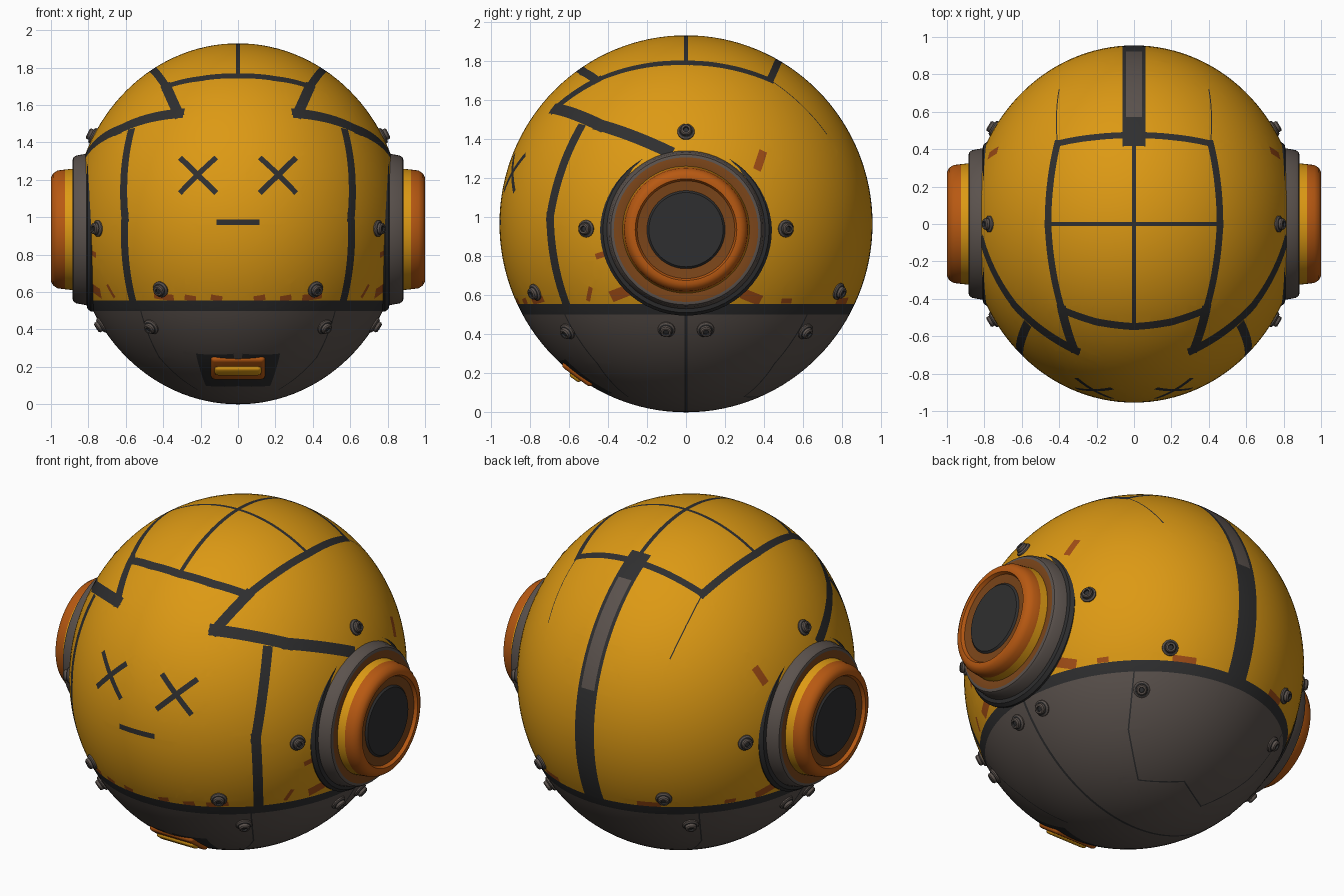
import bpy
import bmesh
from math import cos, sin, pi, sqrt
from mathutils import Vector, Matrix

if "Cube" in bpy.data.objects:
    bpy.data.objects.remove(bpy.data.objects["Cube"], do_unlink=True)

# Colours
YELLOW, GREY, DARK, RUST, ORANGE, BROWN = range(6)
COLOURS = [("yellow paint", (0.72, 0.32, 0.007)), ("warm grey metal", (0.105, 0.085, 0.075)),
           ("dark rubber", (0.028, 0.028, 0.029)), ("rust", (0.36, 0.075, 0.008)),
           ("orange paint", (0.48, 0.10, 0.006)), ("brown metal", (0.20, 0.06, 0.010))]
MATS = []
for label, rgb in COLOURS:
    mat = bpy.data.materials.new(label)
    mat.use_nodes = True
    mat.diffuse_color = (*rgb, 1)
    shader = next(n for n in mat.node_tree.nodes if n.type == "BSDF_PRINCIPLED")
    shader.inputs["Base Color"].default_value = (*rgb, 1)
    shader.inputs["Roughness"].default_value = 0.6
    MATS.append(mat)

RAD = Vector((0.885, 0.955, 0.965))
C = Vector((0, 0, RAD.z))


def finish(bm, name):
    """Turn a bmesh into a smooth object with sharp hard edges."""
    bmesh.ops.recalc_face_normals(bm, faces=bm.faces[:])
    for f in bm.faces:
        f.smooth = True
    for e in bm.edges:
        e.smooth = e.calc_face_angle(0) < 0.6
    me = bpy.data.meshes.new(name)
    bm.to_mesh(me)
    bm.free()
    for m in MATS:
        me.materials.append(m)
    ob = bpy.data.objects.new(name, me)
    bpy.context.collection.objects.link(ob)
    return ob


def on(x, y, z):
    """Point on the head, solving the one coordinate given as None."""
    p = [x, y, z]
    if None in p:
        i = p.index(None)
        rest = sum(((p[k] - C[k]) / RAD[k]) ** 2 for k in range(3) if k != i)
        p[i] = C[i] + (1, -1, 1)[i] * RAD[i] * sqrt(max(0, 1 - rest))
    return Vector(p)


def slice_faces(bm, faces, co, no, **kw):
    geom = dict.fromkeys(faces)
    for f in faces:
        geom.update(dict.fromkeys(f.edges))
        geom.update(dict.fromkeys(f.verts))
    bmesh.ops.bisect_plane(bm, geom=list(geom), dist=1e-4, plane_co=co, plane_no=no, **kw)


def mark(bm, p, q, w, mat, only=None, ext=None):
    """Cut a strip from p to q, w to each side, into the head and colour it."""
    ext = w if ext is None else ext
    n, t, mid = (p - C).cross(q - C).normalized(), (q - p).normalized(), (p + q) / 2 - C
    planes = [(C + n * w, n), (C - n * w, -n), (p - t * ext, -t), (q + t * ext, t)]

    def inside(slack):
        found = []
        for f in bm.faces:
            c = f.calc_center_median()
            if (c - C).dot(mid) > 0 and all((c - o).dot(d) < slack for o, d in planes):
                found.append(f)
        return found
    for o, d in planes:
        slice_faces(bm, inside(0.08), o, d)
    for f in inside(0):
        if only is None or f.material_index == only:
            f.material_index = mat


def path(bm, pts, w, mat=DARK):
    for p, q in zip(pts, pts[1:]):
        mark(bm, p, q, w, mat)


# Head: half a ball, cut into panels, then mirrored
bm = bmesh.new()
bmesh.ops.create_uvsphere(bm, u_segments=128, v_segments=64, radius=1)
for v in bm.verts:
    v.co = C + v.co * RAD
slice_faces(bm, bm.faces[:], Vector(), Vector((1, 0, 0)), clear_inner=True)
for h in (0.50, 0.555):
    slice_faces(bm, bm.faces[:], Vector((0, 0, h)), Vector((0, 0, 1)))
for f in bm.faces:
    h = f.calc_center_median().z
    f.material_index = GREY if h < 0.5 else DARK if h < 0.555 else YELLOW

cap_front, cap_back = on(0, None, 1.755), on(0, 0.475, None)
front_corner, back_corner = on(0.385, None, 1.70), on(0.41, 0.43, None)
crown, tip = on(0, 0, 1.93), on(0.32, None, 1.555)
# Crown panels and their cross
path(bm, [cap_front, on(0.2, None, 1.742), front_corner], 0.023)
path(bm, [front_corner, on(0.46, 0, None), back_corner], 0.021)
path(bm, [back_corner, on(0.2, 0.465, None), cap_back], 0.019)
path(bm, [cap_back, crown, cap_front], 0.012)
path(bm, [crown, on(0.46, 0, None)], 0.010)
# Zigzag to the ear, face side seam, back channel, fine back crease
path(bm, [front_corner, tip], 0.028)
path(bm, [tip, on(None, -0.44, 1.47), on(None, -0.1, 1.34)], 0.032)
path(bm, [on(0.56, None, 0.54), on(0.605, None, 1.0), on(0.575, None, 1.45)], 0.027)
path(bm, [cap_back, on(0, 0.85, None), on(0, 0.955, 0.965), on(0, 0.867, 0.56)], 0.062)
path(bm, [back_corner, on(0.40, 0.72, None)], 0.003)
# Crossed eye and mouth
for s in (-1, 1):
    path(bm, [on(0.127, None, 1.225 - 0.085 * s), on(0.301, None, 1.225 + 0.085 * s)], 0.015)
path(bm, [on(0, None, 0.973), on(0.1, None, 0.973)], 0.015)
# Lower shell seams
path(bm, [on(None, 0, 0.5), Vector((0, 0, 0))], 0.007)
seam = [on(0.52, None, 0.5), on(0.42, None, 0.25), on(0.22, None, 0.08)]
path(bm, seam, 0.004)
flip = Vector((1, -1, 1))
path(bm, [p * flip for p in seam] + [on(0, 0.42, 0.1)], 0.004)
# Recess of the chin vent
mark(bm, on(0, None, 0.175), on(0.2, None, 0.175), 0.15, DARK, ext=0)
# Rust chips
for y, z, dy, dz, w in [(0.37, 1.26, 0.02, 0.06, 0.022), (-0.36, 0.60, 0.05, 0.02, 0.030),
                        (0.31, 0.60, 0.05, -0.02, 0.028), (-0.50, 0.58, 0.01, 0.05, 0.012),
                        (-0.45, 0.80, 0.03, 0.01, 0.015), (0.78, 0.57, 0.04, 0.0, 0.018),
                        (0.5, 0.57, 0.03, 0.0, 0.014), (-0.78, 0.57, 0.04, 0.01, 0.018)]:
    mark(bm, on(None, y, z), on(None, y + dy, z + dz), w, RUST, only=YELLOW)
for x in (0.1, 0.24):
    mark(bm, on(x, None, 0.565), on(x + 0.03, None, 0.57), 0.016, RUST, only=YELLOW)

bmesh.ops.dissolve_degenerate(bm, dist=1e-5, edges=bm.edges[:])
copy = bmesh.ops.duplicate(bm, geom=bm.verts[:] + bm.edges[:] + bm.faces[:])["geom"]
for g in copy:
    if isinstance(g, bmesh.types.BMVert):
        g.co.x *= -1
bmesh.ops.reverse_faces(bm, faces=[g for g in copy if isinstance(g, bmesh.types.BMFace)])
bmesh.ops.remove_doubles(bm, verts=[v for v in bm.verts if abs(v.co.x) < 2e-4], dist=1e-5)

# Sink the dark strips into grooves
grooves = [f for f in bm.faces if f.material_index == DARK]
sunk = bmesh.ops.extrude_face_region(bm, geom=grooves)["geom"]
for v in [g for g in sunk if isinstance(g, bmesh.types.BMVert)]:
    v.co = C + (v.co - C) * 0.967
    for f in v.link_faces:
        f.material_index = DARK
# Worn metal strip inside the back channel
worn = [on(0, 0.58, None), on(0, 0.80, None), on(0, 0.92, None)]
for p, q in zip(worn, worn[1:]):
    mark(bm, p, q, 0.042, GREY, only=DARK, ext=0.01)
finish(bm, "head_shell")


def lathe(name, profile, place, segs):
    """Turn (height, radius, colour) steps around the local z axis."""
    bm = bmesh.new()
    rings = [[bm.verts.new((r * cos(2 * pi * i / segs), r * sin(2 * pi * i / segs), h))
              for i in range(segs)] for h, r, _ in profile]
    for a, b, (_, _, col) in zip(rings, rings[1:], profile[1:]):
        for i in range(segs):
            j = (i + 1) % segs
            bm.faces.new((a[i], a[j], b[j], b[i])).material_index = col
    for ring, step in ((rings[0], profile[0]), (rings[-1], profile[-1])):
        bm.faces.new(ring).material_index = step[2]
    bm.transform(place)
    return finish(bm, name)


def aim(loc, direction):
    return Matrix.Translation(loc) @ direction.to_track_quat("Z", "Y").to_matrix().to_4x4()


EAR = [(0.68, 0.435, DARK), (0.785, 0.44, DARK), (0.805, 0.425, DARK), (0.81, 0.405, DARK),
       (0.865, 0.395, GREY), (0.88, 0.385, GREY), (0.885, 0.37, GREY), (0.88, 0.325, BROWN),
       (0.925, 0.32, YELLOW), (0.965, 0.315, ORANGE), (0.988, 0.30, ORANGE), (0.999, 0.28, ORANGE),
       (0.998, 0.26, ORANGE), (0.98, 0.25, ORANGE), (0.975, 0.20, BROWN), (0.985, 0.19, DARK)]
BOLT = [(-0.03, 0.044, GREY), (0.006, 0.044, GREY), (0.012, 0.038, GREY), (0.014, 0.031, DARK),
        (0.028, 0.030, GREY), (0.034, 0.024, GREY), (0.034, 0.015, GREY), (0.024, 0.013, DARK)]
BOLT_SPOTS = [(0, 1.435), (-0.51, 0.94), (0.51, 0.94), (-0.77, 0.615), (0.78, 0.62),
              (-0.1, 0.425), (0.1, 0.425), (-0.605, 0.415), (0.61, 0.415)]

# Ears and bolts on both sides
for side, sx in (("left", 1), ("right", -1)):
    lathe(side + "_ear", EAR, aim(Vector((0, 0, 0.935)), Vector((sx, 0, 0))), 64)
    for k, (y, z) in enumerate(BOLT_SPOTS):
        p = on(None, y, z)
        p.x *= sx
        d = p - C
        normal = Vector([d[i] / RAD[i] ** 2 for i in range(3)]).normalized()
        lathe(f"{side}_bolt_{k + 1}", BOLT, aim(p, normal), 20)


# Chin vent
def slab(name, size, depth, mat):
    bm = bmesh.new()
    bmesh.ops.create_cube(bm, size=1)
    bmesh.ops.scale(bm, vec=size, verts=bm.verts[:])
    bmesh.ops.bevel(bm, geom=bm.edges[:], offset=min(size) * 0.35, segments=3, profile=0.5,
                    affect="EDGES")
    for f in bm.faces:
        f.material_index = mat
    p = on(0, None, 0.185)
    normal = (p - C).normalized()
    bm.transform(Matrix.Translation(p + normal * depth) @ Matrix.Rotation(0.94, 4, "X"))
    finish(bm, name)


slab("chin_vent", (0.29, 0.06, 0.19), -0.025, ORANGE)
slab("chin_vent_bar", (0.25, 0.05, 0.07), -0.005, YELLOW)
